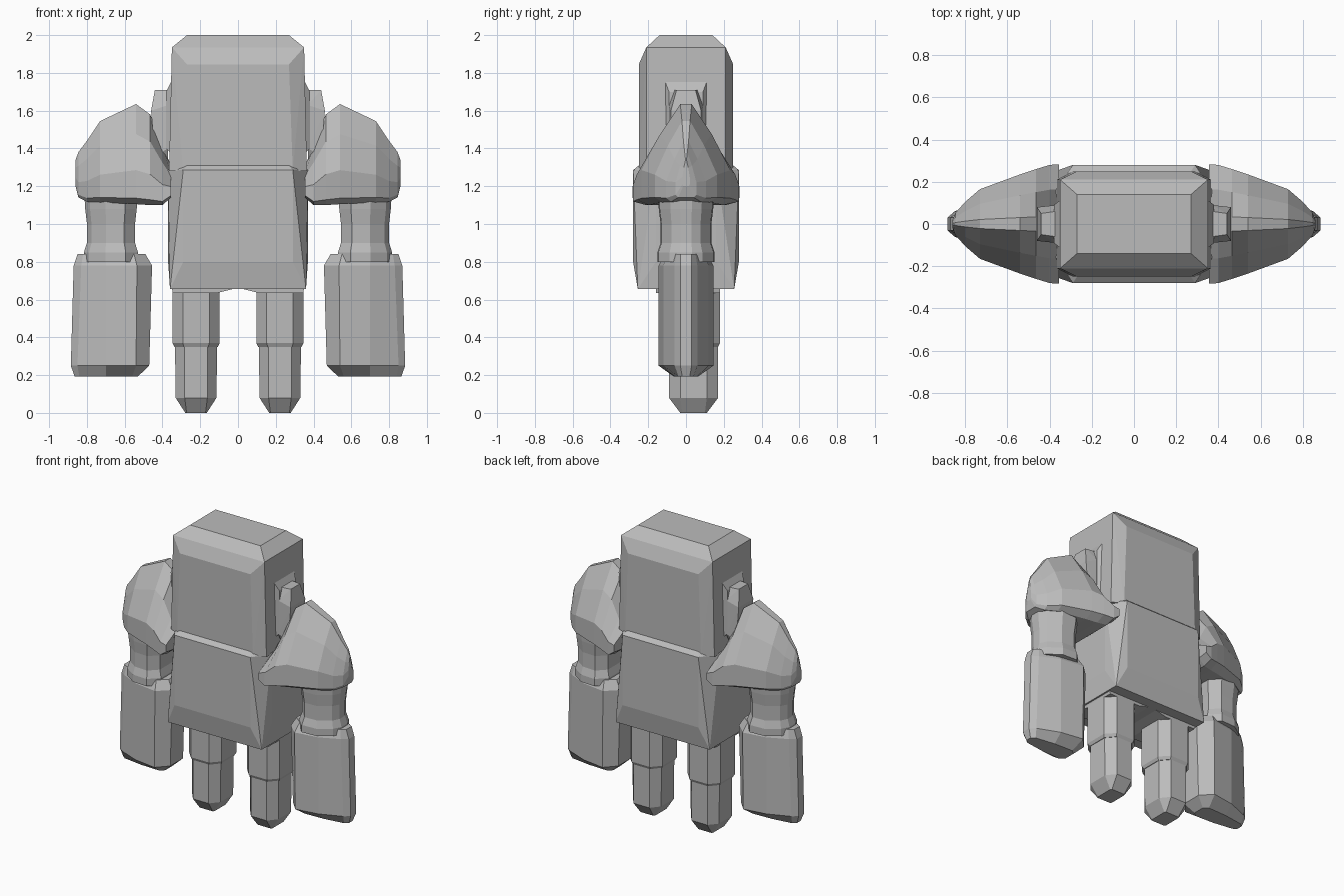
import bpy, bmesh
from math import radians

if "Cube" in bpy.data.objects:
    bpy.data.objects.remove(bpy.data.objects["Cube"])

stone = bpy.data.materials.new("stone grey")
stone.diffuse_color = (0.5, 0.5, 0.5, 1)
stone.use_nodes = True
stone.node_tree.nodes["Principled BSDF"].inputs["Base Color"].default_value = stone.diffuse_color


def finish(name, bm):
    bmesh.ops.dissolve_limit(bm, angle_limit=radians(1), verts=bm.verts, edges=bm.edges)
    bmesh.ops.recalc_face_normals(bm, faces=bm.faces)
    me = bpy.data.meshes.new(name)
    bm.to_mesh(me)
    bm.free()
    me.materials.append(stone)
    ob = bpy.data.objects.new(name, me)
    bpy.context.collection.objects.link(ob)
    return ob


def hull(name, points):
    """Chamfered solid wrapped around points."""
    bm = bmesh.new()
    for p in points:
        bm.verts.new(p)
    bmesh.ops.convex_hull(bm, input=bm.verts)
    return finish(name, bm)


def loft(name, rings):
    """Skin a row of equal-length rings and cap both ends."""
    bm = bmesh.new()
    loops = [[bm.verts.new(p) for p in r] for r in rings]
    n = len(loops[0])
    for a, b in zip(loops, loops[1:]):
        for i in range(n):
            j = (i + 1) % n
            bm.faces.new((a[i], a[j], b[j], b[i]))
    bm.faces.new(loops[0])
    bm.faces.new(loops[-1])
    return finish(name, bm)


def four(pts):
    return [(sx * x, sy * y, z) for x, y, z in pts for sx in (-1, 1) for sy in (-1, 1)]


def octagon(cx, cy, hx, hy, kx, ky, z):
    q = [(hx, -ky), (hx, ky), (kx, hy), (-kx, hy), (-hx, ky), (-hx, -ky), (-kx, -hy), (kx, -hy)]
    return [(cx + x, cy + y, z) for x, y in q]


def lens(half, z):
    """Flat ring from (x, half depth) pairs, mirrored front to back."""
    return [(x, -y, z) for x, y in half] + [(x, y, z) for x, y in reversed(half)]


# Head and torso blocks
hull("head", four([(.27, .14, 2), (.27, .25, 1.845), (.35, .21, 1.935),
                   (.29, .25, 1.28), (.365, .21, 1.28)]))
hull("torso", four([(.29, .28, 1.285), (.37, .16, 1.285), (.27, .25, 1.31), (.35, .16, 1.31),
                    (.29, .28, .80), (.37, .16, .80), (.36, .255, .655)]))

for s, side in ((-1, "left"), (1, "right")):
    def flip(rings):
        return [[(s * x, y, z) for x, y, z in r] for r in rings]

    # Ear with its shallow pad
    pad = [(.34, .12, 1.78), (.34, .12, 1.36), (.38, .09, 1.70), (.38, .09, 1.40)]
    hull(side + "_ear_pad", [(s * x, k * y, z) for x, y, z in pad for k in (-1, 1)])
    ear = [(.37, .06, 1.71), (.44, .05, 1.71), (.37, .09, 1.63), (.46, .08, 1.60),
           (.37, .09, 1.40), (.44, .08, 1.36), (.37, .06, 1.34)]
    hull(side + "_ear", [(s * x, k * y, z) for x, y, z in ear for k in (-1, 1)])

    # Shoulder: thins out from the torso to a narrow outer edge
    rings = []
    for x, w, low, top in ((.355, .283, 1.14, 1.31), (.40, .28, 1.10, 1.42), (.465, .26, 1.10, 1.58),
                           (.54, .235, 1.105, 1.635), (.73, .165, 1.115, 1.545),
                           (.80, .105, 1.118, 1.44), (.845, .055, 1.14, 1.38), (.86, .02, 1.20, 1.34)):
        h = top - low
        half = [(.75, low), (1, low + .06 * h), (1, low + .34 * h), (.58, low + .70 * h), (.13, top)]
        rings.append([(x, -w * k, z) for k, z in half] + [(x, w * k, z) for k, z in reversed(half)])
    loft(side + "_shoulder", flip(rings))

    # Forearm with a slight waist
    rings = []
    for z, k in ((1.15, 1.06), (1.08, 1.03), (1.0, .96), (.90, .96), (.85, 1.08), (.80, 1.08)):
        rings.append(lens([(.67 + (x - .67) * k, y * k) for x, y in
                           ((.54, .08), (.60, .14), (.70, .135), (.78, .08), (.805, .03))], z))
    loft(side + "_forearm", flip(rings))

    # Heavy wedge-shaped hand
    rings = [lens([(.49, .06), (.55, .11), (.70, .09), (.82, .05), (.85, .03)], .84),
             lens([(.455, .07), (.535, .145), (.70, .12), (.83, .06), (.87, .03)], .78),
             lens([(.47, .07), (.54, .145), (.70, .12), (.85, .06), (.885, .03)], .25),
             lens([(.53, .04), (.56, .065), (.70, .06), (.84, .04), (.865, .02)], .193)]
    loft(side + "_hand", flip(rings))

    # Leg: wider thigh, stepped shin, chamfered foot
    thigh = [octagon(.222, .04, .125, .14, .07, .08, z) for z in (.70, .37)]
    thigh.append(octagon(.222, .04, .115, .13, .065, .07, .35))
    loft(side + "_thigh", flip(thigh))
    shin = [octagon(.222, .04, .112, .13, .06, .07, .40), octagon(.222, .04, .108, .13, .06, .07, .08),
            octagon(.222, .04, .057, .07, .05, .06, 0)]
    loft(side + "_shin", flip(shin))
    # Hip wedge under the torso
    hull(side + "_hip", [(s * x, y, z) for x, z in ((.01, .66), (.11, .635), (.345, .635), (.35, .66))
                         for y in (-.16, .18)])
